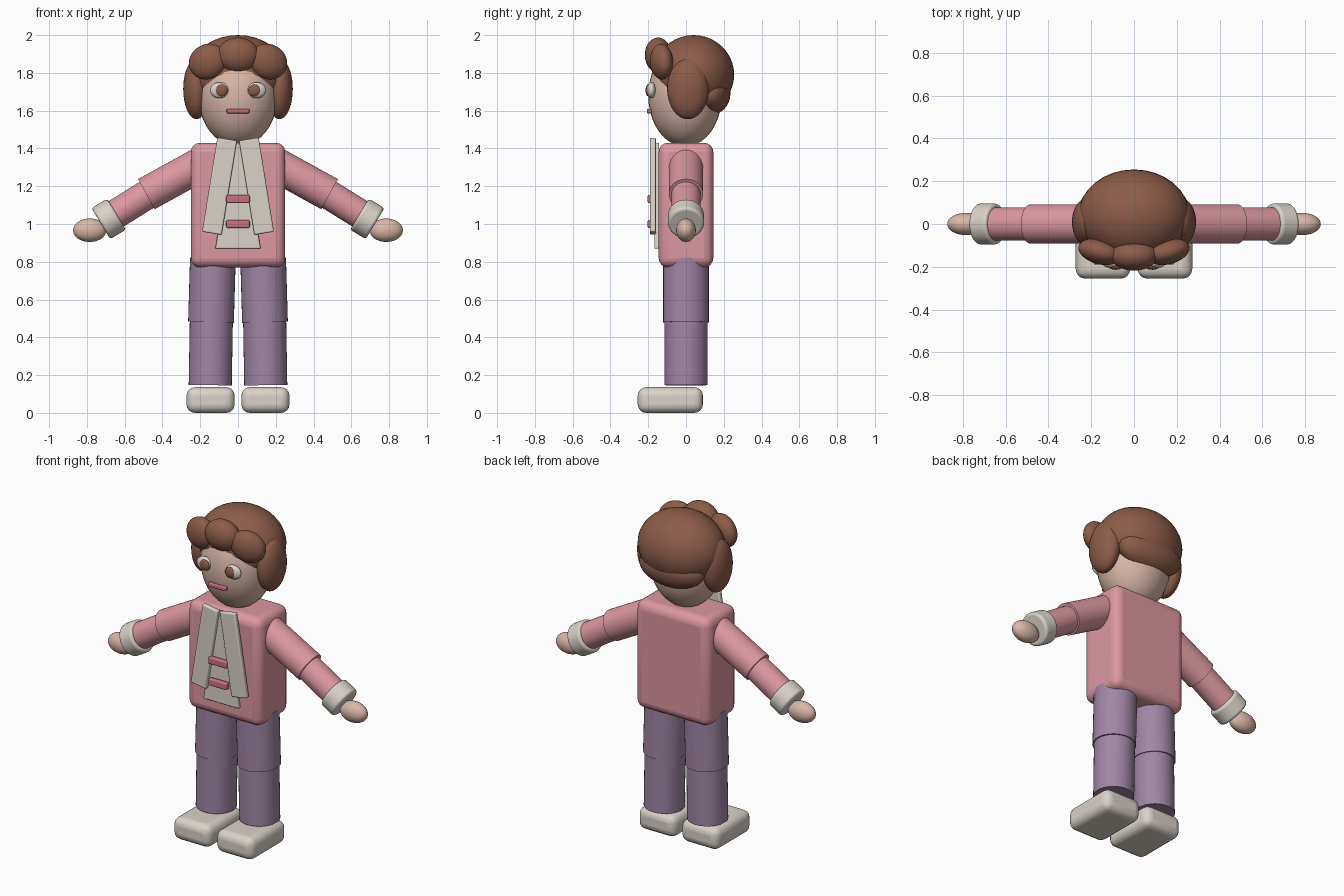
import bpy, math
from mathutils import Vector

if "Cube" in bpy.data.objects:
    bpy.data.objects.remove(bpy.data.objects["Cube"])


def material(name, rgb):
    m = bpy.data.materials.new(name)
    m.diffuse_color = (*rgb, 1)
    m.use_nodes = True
    m.node_tree.nodes["Principled BSDF"].inputs["Base Color"].default_value = m.diffuse_color
    return m


PINK = material("sweater pink", (0.72, 0.31, 0.355))
ROSE = material("deep rose", (0.58, 0.16, 0.21))
SKIN = material("skin", (0.70, 0.475, 0.385))
HAIR = material("brown", (0.26, 0.107, 0.065))
PURPLE = material("trouser purple", (0.35, 0.24, 0.37))
CREAM = material("cream", (0.70, 0.645, 0.585))


def finish(name, mat, bevel=0):
    o = bpy.context.object
    o.name = name
    o.data.materials.append(mat)
    bpy.ops.object.transform_apply(location=False, rotation=False, scale=True)
    if bevel:
        b = o.modifiers.new("rounding", 'BEVEL')
        b.width = bevel
        b.segments = 4
        b.limit_method = 'ANGLE'
    bpy.ops.object.shade_smooth_by_angle(angle=math.radians(40))
    return o


def ball(name, loc, radii, mat, rot=(0, 0, 0)):
    bpy.ops.mesh.primitive_uv_sphere_add(segments=32, ring_count=20, radius=1,
                                         location=loc, rotation=rot)
    bpy.context.object.scale = radii
    return finish(name, mat)


def box(name, loc, size, mat, bevel, rot=(0, 0, 0)):
    bpy.ops.mesh.primitive_cube_add(size=1, location=loc, rotation=rot)
    bpy.context.object.scale = size
    return finish(name, mat, bevel)


def tube(name, a, b, radius, mat, bevel=0):
    a, b = Vector(a), Vector(b)
    bpy.ops.mesh.primitive_cylinder_add(
        vertices=40, radius=radius, depth=(b - a).length, location=(a + b) / 2,
        rotation=(b - a).to_track_quat('Z', 'Y').to_euler())
    return finish(name, mat, bevel)


# Torso and head
box("torso", (0, 0, 1.10), (0.50, 0.29, 0.66), PINK, 0.05)
ball("head", (0, -0.005, 1.68), (0.21, 0.195, 0.27), SKIN)
box("mouth", (0, -0.195, 1.598), (0.12, 0.025, 0.024), ROSE, 0.006)

# Hair cap, nape and middle fringe
ball("hair_cap", (0, 0.04, 1.79), (0.26, 0.215, 0.21), HAIR)
ball("hair_nape", (0, 0.135, 1.69), (0.21, 0.10, 0.11), HAIR)
ball("fringe_middle", (0, -0.148, 1.895), (0.11, 0.07, 0.092), HAIR)

# Scarf: tapered centre panel with two crossbars
panel = box("scarf_panel", (0, -0.155, 1.15), (0.24, 0.025, 0.56), CREAM, 0.006)
for v in panel.data.vertices:
    if v.co.z > 0:
        v.co.x *= 0.25
for z in (1.132, 1.0):
    box("scarf_bar", (0, -0.187, z), (0.125, 0.032, 0.042), ROSE, 0.008)

# Everything that comes in left and right pairs
for s, side in ((-1, "left"), (1, "right")):
    # Eyes
    ball(side + "_eye", (s * 0.098, -0.183, 1.708), (0.05, 0.024, 0.042), CREAM)
    ball(side + "_iris", (s * 0.086, -0.200, 1.708), (0.032, 0.014, 0.032), HAIR)
    # Side hair and fringe
    ball(side + "_side_hair", (s * 0.22, 0.01, 1.715), (0.07, 0.11, 0.16), HAIR)
    ball(side + "_fringe", (s * 0.16, -0.13, 1.86), (0.105, 0.058, 0.092), HAIR,
         (0, s * math.radians(25), s * math.radians(15)))
    # Scarf strap
    box(side + "_scarf_strap", (s * 0.098, -0.175, 1.2), (0.105, 0.03, 0.505),
        CREAM, 0.008, (0, -s * math.radians(9.2), 0))
    # Arm, cuff and hand
    tube(side + "_upper_arm", (s * 0.20, 0, 1.315), (s * 0.485, 0, 1.158), 0.091, PINK)
    tube(side + "_forearm", (s * 0.45, 0, 1.175), (s * 0.68, 0, 1.032), 0.078, PINK)
    tube(side + "_cuff", (s * 0.643, 0, 1.052), (s * 0.726, 0, 1.002), 0.096, CREAM, 0.015)
    ball(side + "_hand", (s * 0.785, 0, 0.967), (0.088, 0.052, 0.062), SKIN)
    # Leg and shoe
    tube(side + "_thigh", (s * 0.133, 0, 0.82), (s * 0.143, 0, 0.48), 0.121, PURPLE)
    tube(side + "_shin", (s * 0.141, 0, 0.50), (s * 0.147, 0, 0.147), 0.114, PURPLE)
    box(side + "_shoe", (s * 0.145, -0.083, 0.068), (0.255, 0.345, 0.136), CREAM, 0.045)
